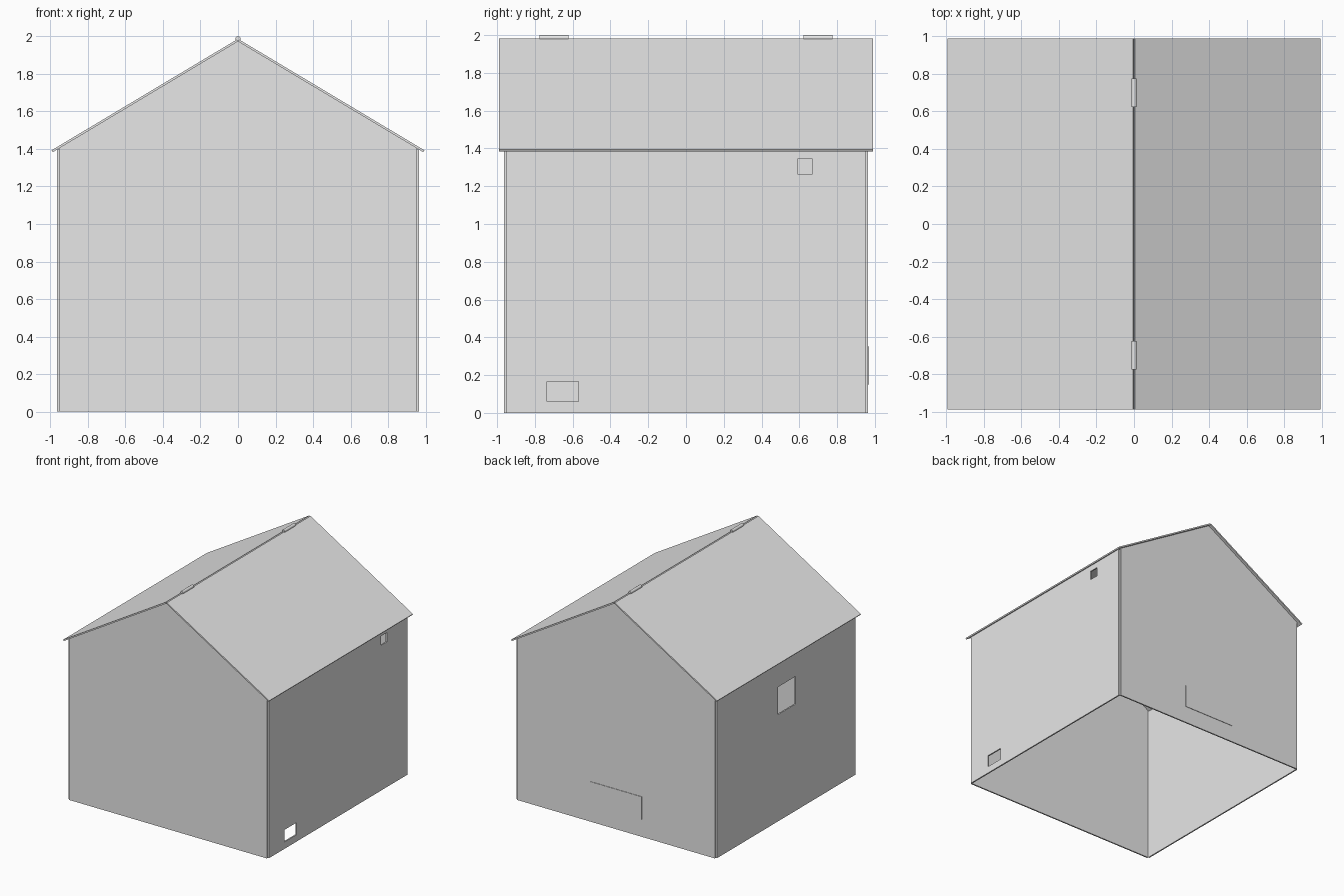
import bpy
import bmesh
from math import pi
from mathutils import Vector

cube = bpy.data.objects.get("Cube")
if cube:
    bpy.data.objects.remove(cube, do_unlink=True)

# Panel material
grey = bpy.data.materials.new("light grey panel")
grey.use_nodes = True
grey.diffuse_color = (0.8, 0.8, 0.8, 1)
grey.node_tree.nodes["Principled BSDF"].inputs["Base Color"].default_value = (0.8, 0.8, 0.8, 1)

T = 0.012              # panel thickness
IN = 0.953             # inner face of the walls
OUT = IN + T
RIDGE = 1.973          # underside of the roof at the ridge
EAVE_X, EAVE_Z = 0.987, 1.383
ROOF_Y = 0.989


def roof_height(x):
    return RIDGE + (EAVE_Z - RIDGE) * abs(x) / EAVE_X


def prism(name, outline, offset):
    """Extrude a flat outline of 3D points along an offset."""
    bm = bmesh.new()
    face = bm.faces.new([bm.verts.new(p) for p in outline])
    new = bmesh.ops.extrude_face_region(bm, geom=[face])["geom"]
    bmesh.ops.translate(bm, vec=Vector(offset),
                        verts=[v for v in new if isinstance(v, bmesh.types.BMVert)])
    bmesh.ops.recalc_face_normals(bm, faces=bm.faces)
    mesh = bpy.data.meshes.new(name)
    bm.to_mesh(mesh)
    bm.free()
    mesh.materials.append(grey)
    obj = bpy.data.objects.new(name, mesh)
    bpy.context.collection.objects.link(obj)
    return obj


def side_panel(name, side, y0, y1, z0, z1):
    """Upright rectangle in a side wall."""
    x = side * IN
    return prism(name, [(x, y0, z0), (x, y1, z0), (x, y1, z1), (x, y0, z1)],
                 (side * T, 0, 0))


def side_wall(name, side, openings):
    """Side wall assembled around its rectangular openings, sorted by y."""
    top = roof_height(OUT)
    wall = side_panel(name, side, -IN, IN, 0, top)
    for i, (y0, y1, z0, z1) in enumerate(openings):
        x = side * (IN - T)
        cutter = prism(f"{name}_cutter_{i}",
                       [(x, y0, z0), (x, y1, z0), (x, y1, z1), (x, y0, z1)],
                       (side * 3 * T, 0, 0))
        cutter.hide_render = True
        cut = wall.modifiers.new("opening", 'BOOLEAN')
        cut.operation = 'DIFFERENCE'
        cut.solver = 'EXACT'
        cut.object = cutter
        bpy.context.view_layer.objects.active = wall
        bpy.ops.object.modifier_apply(modifier=cut.name)
        bpy.data.objects.remove(cutter, do_unlink=True)


# Gable walls, leaving a small notch at each corner
for name, side in (("front_wall", -1), ("back_wall", 1)):
    eave = roof_height(IN)
    outline = [(-IN, 0), (IN, 0), (IN, eave), (0, RIDGE), (-IN, eave)]
    prism(name, [(x, side * IN, z) for x, z in outline], (0, side * T, 0))

# Side walls with their openings
side_wall("left_wall", 1, [(-0.735, -0.57, 0.06, 0.165), (0.59, 0.67, 1.265, 1.345)])
side_wall("right_wall", -1, [(-0.13, 0.11, 0.93, 1.17)])

# Roof panels, square-edged so that a groove stays open along the ridge
slope = Vector((EAVE_X, 0, EAVE_Z - RIDGE)).normalized()
for name, side in (("left_roof", 1), ("right_roof", -1)):
    x = side * EAVE_X
    prism(name, [(0, -ROOF_Y, RIDGE), (x, -ROOF_Y, EAVE_Z),
                 (x, ROOF_Y, EAVE_Z), (0, ROOF_Y, RIDGE)],
          (-side * slope.z * T, 0, slope.x * T))

# Ridge hinge barrels
for name, y in (("front_hinge", -0.7), ("back_hinge", 0.7)):
    bpy.ops.mesh.primitive_cylinder_add(vertices=24, radius=0.014, depth=0.153,
                                        location=(0, y, 1.986), rotation=(pi / 2, 0, 0))
    hinge = bpy.context.object
    hinge.name = name
    hinge.data.materials.append(grey)
    bpy.ops.object.shade_smooth_by_angle()

# Hatch plate on the back wall
prism("back_hatch", [(-0.25, OUT, 0.15), (0.25, OUT, 0.15),
                     (0.25, OUT, 0.35), (-0.25, OUT, 0.35)], (0, 0.004, 0))
